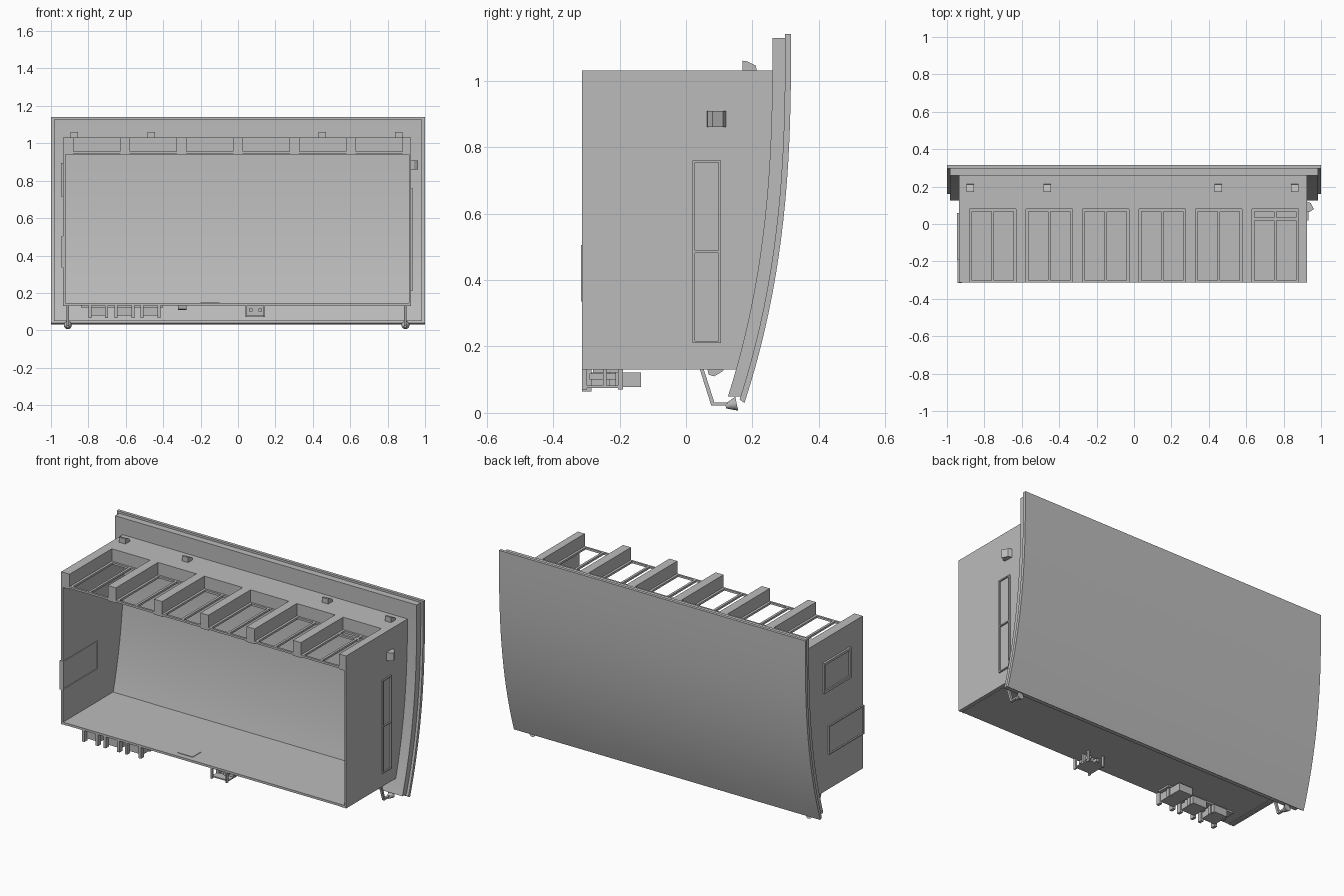
import bpy, bmesh, math
from mathutils import Matrix, Vector

if "Cube" in bpy.data.objects:
    bpy.data.objects.remove(bpy.data.objects["Cube"], do_unlink=True)

grey = bpy.data.materials.new("plain grey")
grey.use_nodes = True
grey.diffuse_color = (0.5, 0.5, 0.5, 1)
grey.node_tree.nodes["Principled BSDF"].inputs["Base Color"].default_value = (0.5, 0.5, 0.5, 1)

LEFT, RIGHT, FRONT = -0.935, 0.925, -0.313
FLOOR, CEIL, TOP = 0.145, 0.94, 1.03


def finish(name, bm, smooth=False):
    bmesh.ops.recalc_face_normals(bm, faces=bm.faces)
    mesh = bpy.data.meshes.new(name)
    bm.to_mesh(mesh)
    bm.free()
    mesh.materials.append(grey)
    ob = bpy.data.objects.new(name, mesh)
    bpy.context.collection.objects.link(ob)
    if smooth:
        bpy.ops.object.select_all(action='DESELECT')
        ob.select_set(True)
        bpy.context.view_layer.objects.active = ob
        bpy.ops.object.shade_smooth_by_angle(angle=math.radians(30))
    return ob


def add_box(bm, x, y, z):
    mid = Vector(((x[0] + x[1]) / 2, (y[0] + y[1]) / 2, (z[0] + z[1]) / 2))
    size = (x[1] - x[0], y[1] - y[0], z[1] - z[0])
    bmesh.ops.create_cube(bm, size=1, matrix=Matrix.Translation(mid) @ Matrix.Diagonal((*size, 1)))


def boxes(name, *parts):
    bm = bmesh.new()
    for p in parts:
        add_box(bm, *p)
    return finish(name, bm)


def extrude(name, profile, x0, x1, smooth=False):
    """Extrude a (y, z) outline from x0 to x1."""
    bm = bmesh.new()
    a = [bm.verts.new((x0, y, z)) for y, z in profile]
    b = [bm.verts.new((x1, y, z)) for y, z in profile]
    bm.faces.new(a)
    bm.faces.new(b)
    n = len(a)
    for i in range(n):
        j = (i + 1) % n
        bm.faces.new((a[i], a[j], b[j], b[i]))
    return finish(name, bm, smooth)


def curve(offset, z0, z1, steps=20):
    """Bowed line shared by every layer of the back panel."""
    pts = []
    for i in range(steps + 1):
        z = z0 + (z1 - z0) * i / steps
        pts.append((offset - 0.14 * (max(0, 1.1 - z) / 1.07) ** 2.5, z))
    return pts


def side_frame(name, x, y, z, bar, splits=1):
    """Rim bars around one or more cells on a side wall."""
    parts = [(x, (y[0], y[0] + bar), z), (x, (y[1] - bar, y[1]), z)]
    for i in range(splits + 1):
        h = z[0] + (z[1] - z[0] - bar) * i / splits
        parts.append((x, (y[0] + bar, y[1] - bar), (h, h + bar)))
    boxes(name, *parts)


# Bowed back panel in two layers, with a thin plate on its inner face
extrude("back_panel_outer", curve(0.316, 0.03, 1.14) + curve(0.298, 0.04, 1.14)[::-1], -1, 1, True)
extrude("back_panel_inner", curve(0.299, 0.05, 1.128) + curve(0.26, 0.05, 1.128)[::-1], -0.985, 0.985, True)
extrude("inner_plate", curve(0.261, FLOOR, CEIL) + curve(0.257, FLOOR, CEIL)[::-1], -0.66, 0.66, True)

# Open-fronted housing
wall = [(FRONT, TOP), (FRONT, 0.13)] + curve(0.262, 0.13, TOP)
extrude("left_wall", wall, RIGHT - 0.012, RIGHT)
extrude("right_wall", wall, LEFT, LEFT + 0.012)
boxes("floor", ((LEFT, RIGHT), (FRONT, 0.153), (0.132, FLOOR)))

# Roof with six notches, each floored by an open grille
starts = [-0.88 + 0.302 * i for i in range(6)]
roof = [((LEFT, RIGHT), (0.08, 0.26), (CEIL, TOP))]
edges = [LEFT] + [s + 0.25 for s in starts]
for a, b in zip(edges, starts + [RIGHT]):
    roof.append(((a, b), (FRONT, 0.08), (CEIL, TOP)))
boxes("roof", *roof)
for i, s in enumerate(starts):
    h = (0.945, 0.957)
    bars = [((s + d, s + d + 0.014), (FRONT, 0.08), h) for d in (0, 0.118, 0.236)]
    bars += [((s, s + 0.25), (y, y + 0.012), h) for y in (FRONT, 0.068)]
    if i == 5:
        bars.append(((s, s + 0.25), (0.02, 0.034), h))
    boxes("roof_grille", *bars)

# Roof lugs and the lug under the floor
for x in (-0.875, -0.465, 0.45, 0.86):
    extrude("roof_lug", [(0.17, TOP), (0.17, 1.06), (0.185, 1.058), (0.21, 1.045), (0.213, TOP)],
            x - 0.02, x + 0.02)
extrude("floor_lug", [(0.063, 0.14), (0.068, 0.115), (0.085, 0.11), (0.11, 0.125), (0.12, 0.14)],
        -0.32, -0.275)

# Frames on the side walls
side_frame("left_vent_frame", (RIGHT, 0.933), (0.02, 0.105), (0.21, 0.76), 0.007, 2)
side_frame("right_upper_frame", (-0.947, LEFT), (-0.19, 0.06), (0.715, 0.895), 0.014)
boxes("right_upper_plate", ((-0.939, LEFT), (-0.18, 0.05), (0.725, 0.885)))
side_frame("right_lower_frame", (-0.943, -0.919), (-0.316, 0.01), (0.335, 0.505), 0.007)

# Scooped catch on the left wall
catch = bmesh.new()
outline = [(RIGHT, 0.12), (0.945, 0.112), (0.962, 0.08), (0.94, 0.065), (RIGHT, 0.063)]
base = catch.faces.new([catch.verts.new((x, y, 0.86)) for x, y in outline])
top = bmesh.ops.extrude_face_region(catch, geom=[base])
bmesh.ops.translate(catch, vec=(0, 0, 0.048),
                    verts=[v for v in top["geom"] if isinstance(v, bmesh.types.BMVert)])
finish("left_catch", catch)

# Bent support arms with flared feet
arm = [(FRONT, 0.142), (0.05, 0.142), (0.085, 0.032), (0.13, 0.032),
       (0.13, 0.022), (0.076, 0.022), (0.042, 0.13), (FRONT, 0.13)]
for x in (-0.91, 0.895):
    extrude("support_arm", arm, x - 0.007, x + 0.007)
    foot = bmesh.new()
    place = Matrix.Translation((x, 0.136, 0.024)) @ Matrix.Rotation(math.radians(-78), 4, 'X')
    bmesh.ops.create_cone(foot, cap_ends=True, segments=20, radius1=0.007, radius2=0.0215,
                          depth=0.034, matrix=place)
    finish("support_foot", foot, True)

# Three sockets under the floor, with front posts
for i, x in enumerate((-0.8, -0.66, -0.52)):
    deep = -0.135 if i == 2 else -0.19
    parts = [((x + 0.01, x + 0.1), (-0.29, deep), (0.078, 0.122))]
    for px in (x, x + 0.09):
        parts.append(((px, px + 0.016), (FRONT, -0.285), (0.065, 0.135)))
        parts.append(((px, px + 0.016), (-0.23, -0.21), (0.075, 0.135)))
    boxes("socket", *parts)
boxes("socket_rail", ((-0.84, -0.4), (-0.28, -0.2), (0.122, 0.134)))
boxes("floor_strip", ((-0.2, -0.1), (-0.28, -0.2), (FLOOR - 0.002, 0.148)))

# Small central connector cage
cage = [((0.04, 0.145), (-0.3, -0.2), (0.075, 0.082)),
        ((0.04, 0.145), (-0.25, -0.24), (0.08, 0.135))]
for x in (0.04, 0.137):
    for y in (FRONT, -0.205):
        cage.append(((x, x + 0.008), (y, y + 0.015), (0.07, 0.135)))
for x in (0.06, 0.11):
    cage.append(((x, x + 0.018), (-0.29, -0.21), (0.1, 0.118)))
boxes("connector_cage", *cage)
